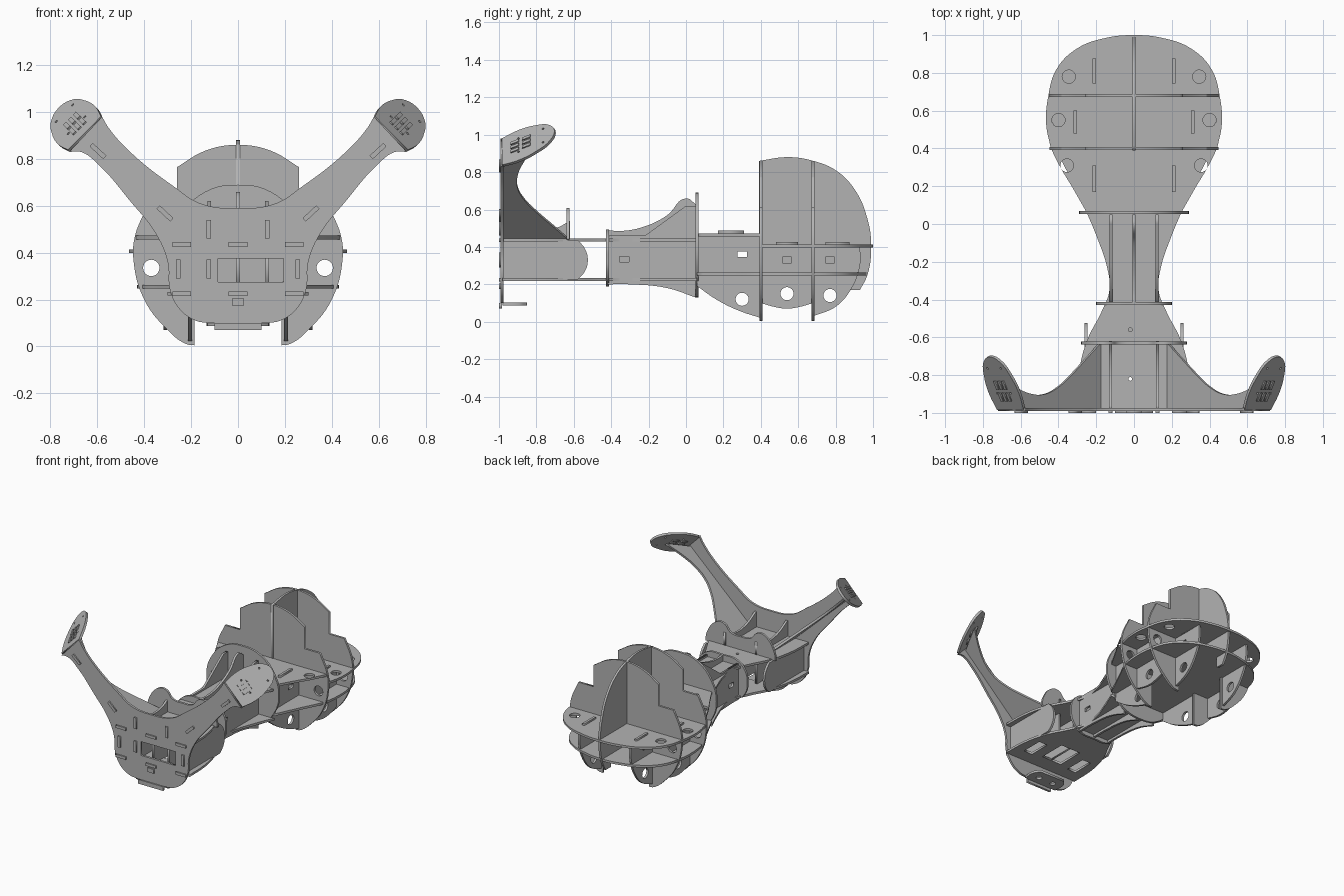
import bpy
from mathutils import Matrix, Vector

cube = bpy.data.objects.get("Cube")
if cube:
    bpy.data.objects.remove(cube, do_unlink=True)

grey = bpy.data.materials.new("plain grey")
grey.use_nodes = True
colour = (0.45, 0.45, 0.45, 1)
grey.diffuse_color = colour
grey.node_tree.nodes["Principled BSDF"].inputs["Base Color"].default_value = colour

C = True          # marks a sharp corner in an outline
THICK = 0.016
X, Y, Z = Vector((1, 0, 0)), Vector((0, 1, 0)), Vector((0, 0, 1))


def frame(origin, u, v):
    u, v = u.normalized(), v.normalized()
    m = Matrix((u, v, u.cross(v))).transposed().to_4x4()
    m.translation = origin
    return m


def across(y):
    return frame(Y * y, X, Z)


def along(x):
    return frame(X * x, Y, Z)


def level(z):
    return frame(Z * z, X, Y)


def sym(half):
    """Complete a half outline by reflecting it in its first coordinate."""
    return half + [(-p[0], *p[1:]) for p in reversed(half) if p[0] > 0]


def rect(u, v, du, dv):
    return [(u + a * du / 2, v + b * dv / 2, C)
            for a, b in ((-1, -1), (1, -1), (1, 1), (-1, 1))]


def hole(u, v, r=0.035):
    return [(u + r, v), (u, v + r), (u - r, v), (u, v - r)]


def both(shape, u, *rest):
    return [shape(u, *rest), shape(-u, *rest)]


def plate(name, loops, place, mirror=False, thick=THICK):
    """Cut a flat sheet from outlines (inner loops become openings)."""
    curve = bpy.data.curves.new(name, "CURVE")
    curve.dimensions, curve.fill_mode = "2D", "BOTH"
    curve.extrude, curve.resolution_u = thick / 2, 6
    for loop in loops:
        spline = curve.splines.new("BEZIER")
        spline.bezier_points.add(len(loop) - 1)
        spline.use_cyclic_u = True
        for bp, p in zip(spline.bezier_points, loop):
            bp.co = (p[0], p[1], 0)
        for bp, p in zip(spline.bezier_points, loop):
            bp.handle_left_type = bp.handle_right_type = "VECTOR" if len(p) > 2 else "AUTO"
    temp = bpy.data.objects.new(name + "_outline", curve)
    bpy.context.scene.collection.objects.link(temp)
    bpy.context.view_layer.update()
    graph = bpy.context.evaluated_depsgraph_get()
    source = bpy.data.meshes.new_from_object(temp.evaluated_get(graph))
    bpy.data.objects.remove(temp, do_unlink=True)
    source.transform(place)
    source.materials.clear()
    source.materials.append(grey)
    for side in (("left", "right") if mirror else ("",)):
        mesh = source.copy()
        if side == "right":
            mesh.transform(Matrix.Scale(-1, 4, X))
            mesh.flip_normals()
        label = f"{side}_{name}" if side else name
        bpy.context.scene.collection.objects.link(bpy.data.objects.new(label, mesh))


# Face plate with two rising arms and a window
face = sym([(0, .1, C), (.13, .1, C), (.18, .11), (.25, .16), (.29, .24), (.3, .36),
            (.35, .48), (.46, .62), (.59, .77), (.67, .83), (.72, .83, C), (.58, .98, C),
            (.55, .93), (.46, .83), (.27, .68), (.16, .61), (0, .59)])
plate("face_plate", [face, rect(.055, .325, .28, .1)], across(-.983))
tabs = [rect(0, z, .08, .02) for z in (.435, .225)] + [rect(0, .19, .05, .03)]
for z in (.435, .225):
    tabs += both(rect, .24, z, .08, .02)
tabs += both(rect, .125, .5, .02, .08) + both(rect, .255, .33, .02, .08)
tabs += [rect(-.125, .33, .02, .08), rect(0, .085, .2, .03)]
plate("face_tabs", tabs, across(-.992), thick=.016)

# Arms: gusset fin behind each arm, tilted end paddle and tabs
rise = Vector((.73, 0, .68))
plate("arm_fin", [[(0, -.98, C), (0, -.63, C), (.1, -.71), (.2, -.79), (.3, -.86), (.4, -.9),
                   (.5, -.9), (.6, -.87), (.74, -.8, C), (.64, -.98, C)]],
      frame((.18, 0, .445), rise, Y), True)
outward = Vector((.34, .87, .34))
paddle = sym([(0, 0, C), (.1, 0, C), (.113, .1), (.1, .2), (.06, .29), (0, .32)])
dots = [hole(u, v, .006) for u in (-.05, .05) for v in (.1, .25)]
paddle_frame = frame((.65, -.98, .905), Vector((.7, 0, -.71)), outward)
plate("arm_paddle", [paddle] + dots, paddle_frame, True)
plate("paddle_tabs", [rect(u, v, .018, .05) for u in (-.03, 0, .03) for v in (.08, .15)],
      paddle_frame, True, .03)
plate("arm_tabs", [rect(s, 0, .08, .02) for s in (.18, .57)],
      frame((.18, -.992, .445), rise, -rise.cross(Y)), True)

# Two decks joining the head to the neck
deck = sym([(0, -.98, C), (.3, -.98, C), (.29, -.78), (.25, -.62), (.17, -.46), (.13, -.35),
            (.14, -.24), (.2, -.06), (.25, .06, C), (0, .06, C)])
plate("upper_deck", [deck, hole(-.02, -.56, .01), hole(-.02, -.82, .01)], level(.438))
plate("lower_deck", [deck, rect(0, -.76, .16, .2)] + both(rect, .19, -.8, .07, .16), level(.225))
plate("chin_shelf", [sym([(0, -.98, C), (.13, -.98, C), (.13, -.89), (.1, -.85, C), (0, -.85, C)])]
      + both(hole, .06, -.92, .02), level(.095))

# Head ribs
plate("head_side", [[(-.98, .225, C), (-.58, .225, C), (-.54, .27), (-.525, .33), (-.54, .39),
                     (-.58, .438, C), (-.98, .438, C)]], along(.255), True)
plate("head_inner_rib", [rect(-.8, .33, .35, .21)], along(.125), True)
plate("head_centre_rib", [rect(-.8, .33, .35, .21)], along(0))
plate("head_top_rib", [[(-.98, .44, C), (-.62, .44, C), (-.62, .54, C), (-.7, .5),
                        (-.85, .5), (-.98, .56, C)]], along(.125), True)
plate("head_back_wall", [sym([(0, .44, C), (.28, .44, C), (.27, .5), (.19, .6), (.13, .6),
                              (.08, .55), (0, .54)])], across(-.63))

# Neck ribs and walls
plate("neck_centre_rib", [[(-.42, .2, C), (-.3, .2), (-.1, .18), (.05, .13, C), (.05, .63, C),
                           (0, .66), (-.1, .57), (-.22, .51), (-.35, .485), (-.42, .49, C)]],
      along(0))
plate("neck_side_rib", [[(-.42, .2, C), (-.3, .2), (-.1, .18), (.05, .13, C), (.05, .62, C),
                         (0, .62, C), (-.22, .46, C), (-.42, .46, C)],
                        rect(-.33, .335, .05, .03)], along(.123), True)
plate("neck_front_wall", [sym([(0, .19), (.12, .2), (.19, .27), (.2, .34), (.19, .41),
                               (.12, .48), (0, .49)])], across(-.42))
plate("neck_back_wall", [sym([(0, .13), (.14, .16), (.25, .27), (.29, .41), (.25, .55),
                              (.14, .66), (0, .69)])], across(.06))

# Body shelves
plate("front_shelf", [sym([(0, .06, C), (.25, .06, C), (.33, .2), (.39, .3), (.44, .4, C),
                           (0, .4, C)])] + both(hole, .355, .31), level(.465))
plate("rear_shelf", [sym([(0, .4, C), (.44, .4, C), (.465, .53), (.455, .67), (.41, .82),
                          (.3, .93), (.15, .985), (0, 1)])]
      + both(hole, .345, .78) + both(hole, .4, .55), level(.406))
plate("lower_shelf", [sym([(0, .06, C), (.25, .06, C), (.34, .25), (.41, .4), (.43, .53),
                           (.42, .67), (.37, .81), (.27, .9), (.13, .95), (0, .965)])],
      level(.255))

# Body cross walls with stepped shoulders and a gap under the middle
wall = sym([(0, .25, C), (.185, .25, C), (.185, .005, C), (.22, .01), (.31, .08), (.4, .2),
            (.445, .36), (.44, .47), (.38, .61, C), (.26, .61, C), (.26, .765, C),
            (.14, .835), (0, .86)])
for label, y in (("front", .4), ("rear", .68)):
    plate(label + "_body_wall", [wall] + both(hole, .37, .335), across(y))

# Body lengthwise ribs
plate("body_centre_rib", [[(.39, .25, C), (.87, .25, C), (.87, .17, C), (.93, .17, C),
                           (.97, .25), (.99, .4), (.97, .55), (.9, .71), (.8, .81),
                           (.68, .86), (.55, .88), (.39, .86, C)]], along(0))
plate("front_keel", [[(.06, .465, C), (.06, .19, C), (.16, .12), (.28, .06), (.4, .02, C),
                      (.4, .465, C)], hole(.3, .12), rect(.3, .36, .05, .03)], along(.205), True)
plate("middle_keel", [[(.4, .406, C), (.4, .1, C), (.47, .08), (.54, .07), (.61, .08),
                       (.68, .1, C), (.68, .406, C)], hole(.54, .15), rect(.54, .33, .05, .03)],
      along(.31), True)
plate("rear_keel", [[(.68, .406, C), (.68, .03, C), (.8, .08), (.88, .17), (.93, .3),
                     (.93, .406, C)], hole(.77, .14), rect(.77, .33, .05, .03)],
      along(.205), True)

# Joint tabs standing proud of the shelves
plate("rear_shelf_tabs", [rect(.21, .81, .018, .13), rect(.31, .54, .018, .12)],
      level(.412), True, .03)
plate("front_shelf_tabs", [rect(.21, .24, .018, .14)], level(.473), True, .03)
